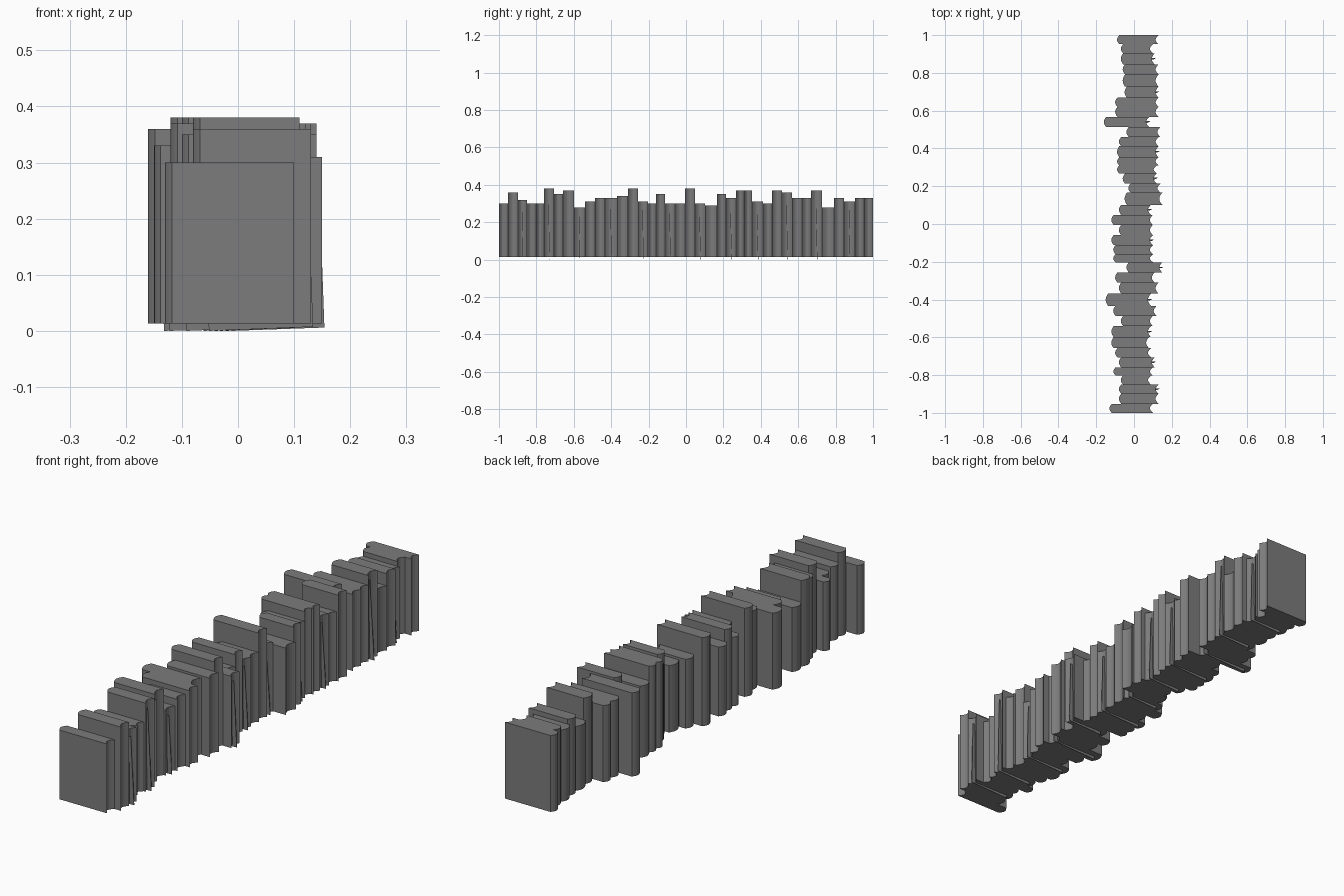
import bpy, bmesh, math, random
from mathutils import Matrix, Vector

cube = bpy.data.objects.get("Cube")
if cube:
    bpy.data.objects.remove(cube, do_unlink=True)
random.seed(4)

grey = bpy.data.materials.new("book_grey")
grey.use_nodes = True
colour = (0.2, 0.2, 0.2, 1)
grey.diffuse_color = colour
grey.node_tree.nodes["Principled BSDF"].inputs["Base Color"].default_value = colour

FLOOR = 0.013      # underside of the covers
BOARD = 0.004      # cover board thickness
BULGE = 0.012      # depth of rounded spine and hollow fore-edge
STEPS = 6

# Relative thickness of each book, front to back
thickness = [9, 10, 9, 9, 8, 10, 9, 11, 11, 10, 10, 12, 11, 10, 10, 8, 9, 10, 10,
             10, 10, 12, 9, 10, 8, 8, 11, 9, 10, 10, 10, 9, 11, 12, 10, 11, 9, 9]

# Top height, spine x and fore-edge x of each book, in hundredths
books = [
    (30, -13, 10), (36, -8, 13), (32, -8, 13), (30, -7, 9), (30, -11, 10),
    (38, -8, 11), (35, -10, 9), (37, -12, 8), (28, -12, 9), (31, -7, 10),
    (33, -11, 12), (33, -15, 9), (34, -8, 13), (38, -10, 11), (31, -4, 15),
    (30, -11, 10), (35, -11, 10), (30, -12, 10), (30, -8, 10), (38, -12, 10),
    (30, -8, 9), (29, -5, 15), (35, -3, 14), (33, -6, 12), (37, -9, 12),
    (37, -9, 13), (31, -9, 13), (30, -8, 13), (37, -4, 14), (36, -16, 8),
    (33, -10, 13), (33, -10, 13), (37, -5, 13), (28, -6, 13), (33, -6, 13),
    (31, -7, 11), (33, -7, 10), (33, -9, 13),
]


def add_object(name, bm):
    bmesh.ops.recalc_face_normals(bm, faces=bm.faces)
    mesh = bpy.data.meshes.new(name)
    bm.to_mesh(mesh)
    bm.free()
    mesh.materials.append(grey)
    obj = bpy.data.objects.new(name, mesh)
    bpy.context.collection.objects.link(obj)
    return obj


def arc(x, depth, y0, y1):
    """Shallow curve from y0 to y1, bowing towards -x."""
    points = []
    for i in range(STEPS + 1):
        t = i / STEPS
        points.append((x - depth * math.sin(math.pi * t), y0 + (y1 - y0) * t))
    return points


def add_book(name, spine, edge, y0, y1, top):
    # Plan outline: hollow fore-edge between two boards, then rounded spine
    outline = [(edge, y0)] + arc(edge - BOARD, BULGE, y0 + BOARD, y1 - BOARD)
    outline += [(edge, y1)] + arc(spine + BULGE, BULGE, y1, y0)
    bm = bmesh.new()
    base = bm.faces.new([bm.verts.new((x, y, FLOOR)) for x, y in outline])
    grown = bmesh.ops.extrude_face_region(bm, geom=[base], use_keep_orig=True)
    verts = [g for g in grown["geom"] if isinstance(g, bmesh.types.BMVert)]
    bmesh.ops.translate(bm, verts=verts, vec=(0, 0, top - FLOOR))
    return add_object(name, bm)


def add_loose_page(name, spine, edge, y, top, lean):
    # Thin sheet slipping out at the lower fore-edge corner
    width, height = edge - spine - 2 * BULGE, top - FLOOR - 2 * BULGE
    bm = bmesh.new()
    bmesh.ops.create_cube(bm, size=1, matrix=Matrix.Diagonal((width, 0.002, height, 1)))
    bmesh.ops.rotate(bm, verts=bm.verts, matrix=Matrix.Rotation(-lean, 3, "Y"))
    bmesh.ops.rotate(bm, verts=bm.verts, matrix=Matrix.Rotation(lean / 2, 3, "X"))
    low = min(v.co.z for v in bm.verts)
    right = max(v.co.x for v in bm.verts)
    bmesh.ops.translate(bm, verts=bm.verts, vec=Vector((edge + 0.004 - right, y, -low)))
    return add_object(name, bm)


# Row of books, every third one with a slipped page
scale = 2 / sum(thickness)
y = -1
for i, (width, (top, spine, edge)) in enumerate(zip(thickness, books), start=1):
    spine, edge, top = spine / 100, edge / 100, top / 100
    end = y + width * scale
    add_book(f"book_{i}", spine, edge, y, end, top)
    if i % 3 == 0:
        lean = math.radians(random.uniform(2, 3))
        add_loose_page(f"loose_page_{i}", spine, edge, (y + end) / 2, top, lean)
    y = end
